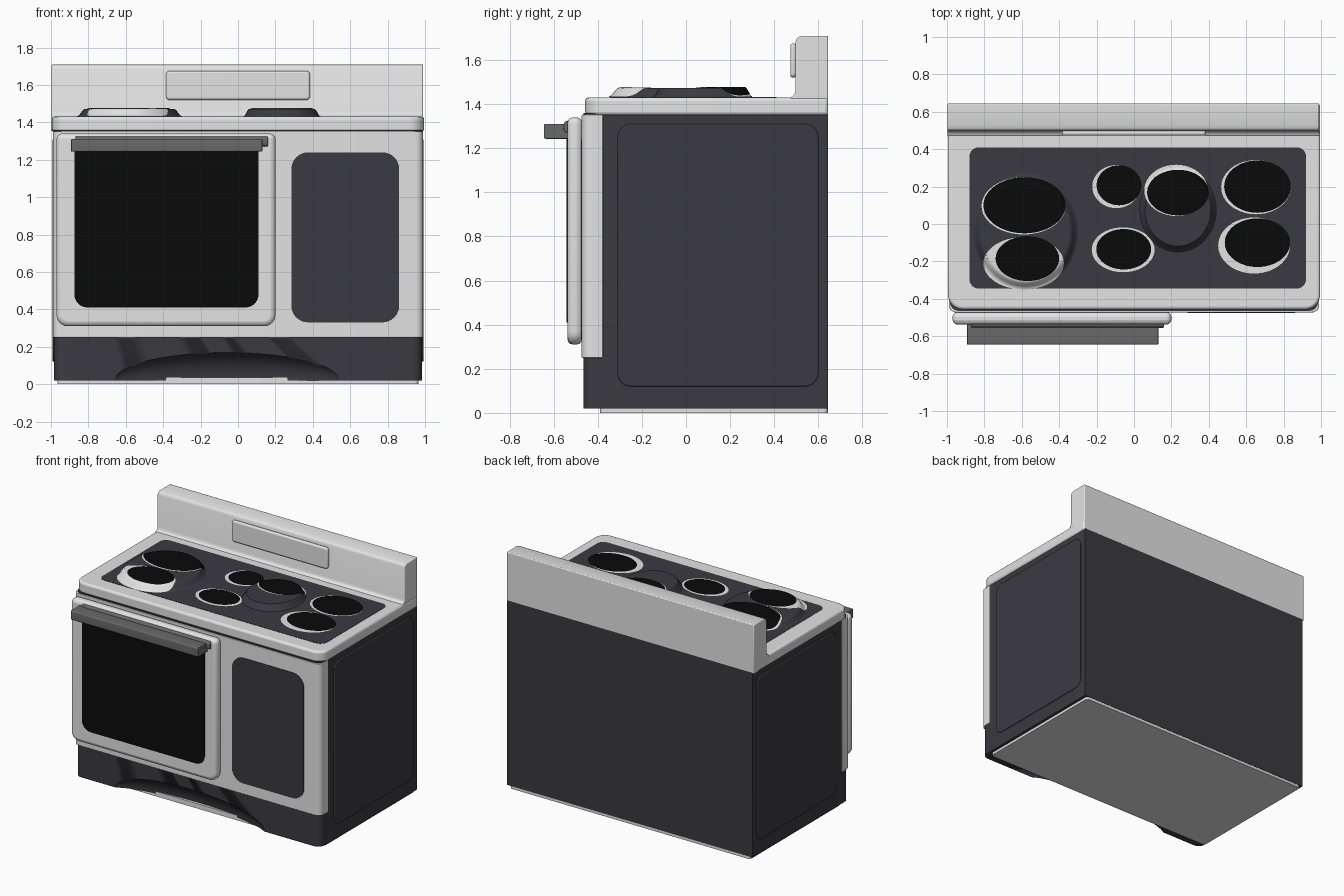
import bpy, bmesh, math
from mathutils import Vector

if "Cube" in bpy.data.objects:
    bpy.data.objects.remove(bpy.data.objects["Cube"])


def material(name, r, g, b):
    m = bpy.data.materials.new(name)
    m.diffuse_color = (r, g, b, 1)
    m.use_nodes = True
    m.node_tree.nodes["Principled BSDF"].inputs["Base Color"].default_value = m.diffuse_color
    return m


WHITE = material("white enamel", 0.77, 0.77, 0.77)
DARK = material("dark charcoal", 0.042, 0.042, 0.053)
BLACK = material("black glass", 0.003, 0.003, 0.003)
GREY = material("handle grey", 0.14, 0.14, 0.14)


def finish(bm, name, mat, bevel=0, segments=3):
    bmesh.ops.recalc_face_normals(bm, faces=bm.faces)
    me = bpy.data.meshes.new(name)
    bm.to_mesh(me)
    bm.free()
    ob = bpy.data.objects.new(name, me)
    bpy.context.collection.objects.link(ob)
    me.materials.append(mat)
    if bevel:
        mod = ob.modifiers.new("Bevel", 'BEVEL')
        mod.width, mod.segments = bevel, segments
        mod.limit_method, mod.angle_limit = 'ANGLE', math.radians(40)
    bpy.ops.object.select_all(action='DESELECT')
    ob.select_set(True)
    bpy.context.view_layer.objects.active = ob
    bpy.ops.object.shade_smooth_by_angle(angle=math.radians(40))
    return ob


def rounded_rect(a0, a1, b0, b1, radii, n=7):
    """Corner radii in order: low-low, high-low, high-high, low-high."""
    corners = [(a0, b0, 1, 1), (a1, b0, -1, 1), (a1, b1, -1, -1), (a0, b1, 1, -1)]
    pts = []
    for k, ((a, b, sa, sb), r) in enumerate(zip(corners, radii)):
        if r == 0:
            pts.append((a, b))
            continue
        for i in range(n):
            t = math.radians(180 + 90 * k + 90 * i / (n - 1))
            pts.append((a + sa * r + r * math.cos(t), b + sb * r + r * math.sin(t)))
    return pts


def prism(name, mat, pts, axis, lo, hi, bevel=0):
    """Extrude a 2D outline along one axis."""
    place = {'x': lambda a, b, c: (c, a, b),
             'y': lambda a, b, c: (a, c, b),
             'z': lambda a, b, c: (a, b, c)}[axis]
    bm = bmesh.new()
    face = bm.faces.new([bm.verts.new(place(a, b, lo)) for a, b in pts])
    ext = bmesh.ops.extrude_face_region(bm, geom=[face])
    move = Vector(place(0, 0, hi - lo))
    bmesh.ops.translate(bm, vec=move, verts=[v for v in ext['geom'] if isinstance(v, bmesh.types.BMVert)])
    return finish(bm, name, mat, bevel)


# cabinet and base
cabinet = prism("cabinet", DARK,
                rounded_rect(-0.985, 0.985, -0.465, 0.645, (0.05, 0.05, 0, 0)), 'z', 0.02, 1.36)
prism("base_plate", WHITE, rounded_rect(-0.965, 0.965, -0.39, 0.643, (0.02,) * 4), 'z', 0, 0.035)

# hollow pushed into the lower front
bm = bmesh.new()
bmesh.ops.create_uvsphere(bm, u_segments=40, v_segments=20, radius=1)
bmesh.ops.scale(bm, vec=(0.62, 0.13, 0.15), verts=bm.verts)
bmesh.ops.translate(bm, vec=(-0.06, -0.5, 0.025), verts=bm.verts)
cutter = finish(bm, "hollow_cutter", DARK)
cutter.hide_render = True
cutter.hide_set(True)
cut = cabinet.modifiers.new("Hollow", 'BOOLEAN')
cut.operation, cut.object, cut.solver = 'DIFFERENCE', cutter, 'EXACT'

# slightly raised side panels
for s, label in ((-1, "left"), (1, "right")):
    prism(label + "_side_panel", DARK, rounded_rect(-0.31, 0.60, 0.12, 1.31, (0.06,) * 4),
          'x', s * 0.98, s * 0.993, 0.006)

# white front and worktop
prism("front_fascia", WHITE, rounded_rect(-0.99, 0.99, -0.473, -0.377, (0.04, 0.04, 0, 0)),
      'z', 0.25, 1.352, 0.004)
prism("worktop", WHITE, rounded_rect(-0.995, 0.995, -0.457, 0.645, (0.08, 0.08, 0, 0)),
      'z', 1.35, 1.43, 0.015)

# backguard with a filleted foot and rounded top
profile = [(0.645, 1.352), (0.645, 1.71), (0.525, 1.71), (0.505, 1.702), (0.497, 1.685),
           (0.497, 1.46), (0.49, 1.44), (0.47, 1.429), (0.47, 1.40), (0.60, 1.352)]
prism("backguard", WHITE, profile, 'x', -0.997, 0.99, 0.006)
prism("control_panel", WHITE, rounded_rect(-0.385, 0.385, 1.52, 1.675, (0.02,) * 4),
      'y', 0.473, 0.50, 0.012)

# oven door, window, handle
prism("oven_door", WHITE, rounded_rect(-0.97, 0.20, 0.31, 1.34, (0.06, 0.06, 0.03, 0.03)),
      'y', -0.538, -0.47, 0.026)
prism("oven_window", BLACK, rounded_rect(-0.875, 0.11, 0.41, 1.29, (0.07, 0.07, 0.01, 0.01)),
      'y', -0.541, -0.534)
prism("door_handle", GREY, rounded_rect(-0.645, -0.53, 1.243, 1.31, (0.008,) * 4), 'x', -0.893, 0.13, 0.004)
prism("handle_mount", GREY, rounded_rect(-0.555, -0.50, 1.27, 1.325, (0.02,) * 4), 'x', -0.87, 0.16, 0.005)

# dark panel beside the oven and the cooking surface
prism("side_door_panel", DARK, rounded_rect(0.285, 0.862, 0.33, 1.24, (0.09,) * 4), 'y', -0.477, -0.47)
prism("cooking_surface", DARK, rounded_rect(-0.88, 0.92, -0.345, 0.41, (0.05,) * 4), 'z', 1.426, 1.432)

# raised hobs: centre x, centre y, radius x, radius y
HUMPS = {"left_raised_hob": (-0.58, -0.04, 0.28, 0.31), "right_raised_hob": (0.235, 0.075, 0.205, 0.225)}


def height(x, y):
    z = 0
    for cx, cy, rx, ry in HUMPS.values():
        t = (1 - math.hypot((x - cx) / rx, (y - cy) / ry)) / 0.15
        t = min(max(t, 0), 1)
        z = max(z, 0.04 * t * t * (3 - 2 * t))
    return 1.432 + z


def draped_disc(name, mat, cx, cy, rx, ry, lift, rings=20, n=48):
    """Thin elliptical patch that follows the surface beneath."""
    bm = bmesh.new()
    centre = bm.verts.new((cx, cy, height(cx, cy) + lift))
    prev = None
    for k in range(1, rings + 1):
        ring = []
        for i in range(n):
            a = 2 * math.pi * i / n
            x, y = cx + rx * k / rings * math.cos(a), cy + ry * k / rings * math.sin(a)
            ring.append(bm.verts.new((x, y, height(x, y) + lift)))
        for i in range(n):
            j = (i + 1) % n
            bm.faces.new((prev[i], ring[i], ring[j], prev[j]) if prev else (centre, ring[i], ring[j]))
        prev = ring
    finish(bm, name, mat)


for label, (cx, cy, rx, ry) in HUMPS.items():
    draped_disc(label, DARK, cx, cy, rx, ry, 0.0005, 28)

# burners: black plate ellipse, then its white ring ellipse
BURNERS = [((-0.585, 0.10, 0.22, 0.15), (-0.59, 0.097, 0.225, 0.153)),
           ((-0.57, -0.185, 0.17, 0.12), (-0.59, -0.21, 0.215, 0.14)),
           ((-0.08, 0.207, 0.12, 0.107), (-0.095, 0.20, 0.128, 0.115)),
           ((-0.055, -0.135, 0.147, 0.108), (-0.058, -0.138, 0.168, 0.12)),
           ((0.235, 0.168, 0.165, 0.122), (0.225, 0.18, 0.17, 0.137)),
           ((0.66, 0.20, 0.178, 0.14), (0.652, 0.197, 0.186, 0.145)),
           ((0.66, -0.10, 0.175, 0.13), (0.642, -0.115, 0.192, 0.15))]
for i, (plate, rim) in enumerate(BURNERS, 1):
    draped_disc(f"burner_ring_{i}", WHITE, *rim, 0.003)
    draped_disc(f"burner_plate_{i}", BLACK, *plate, 0.006)
